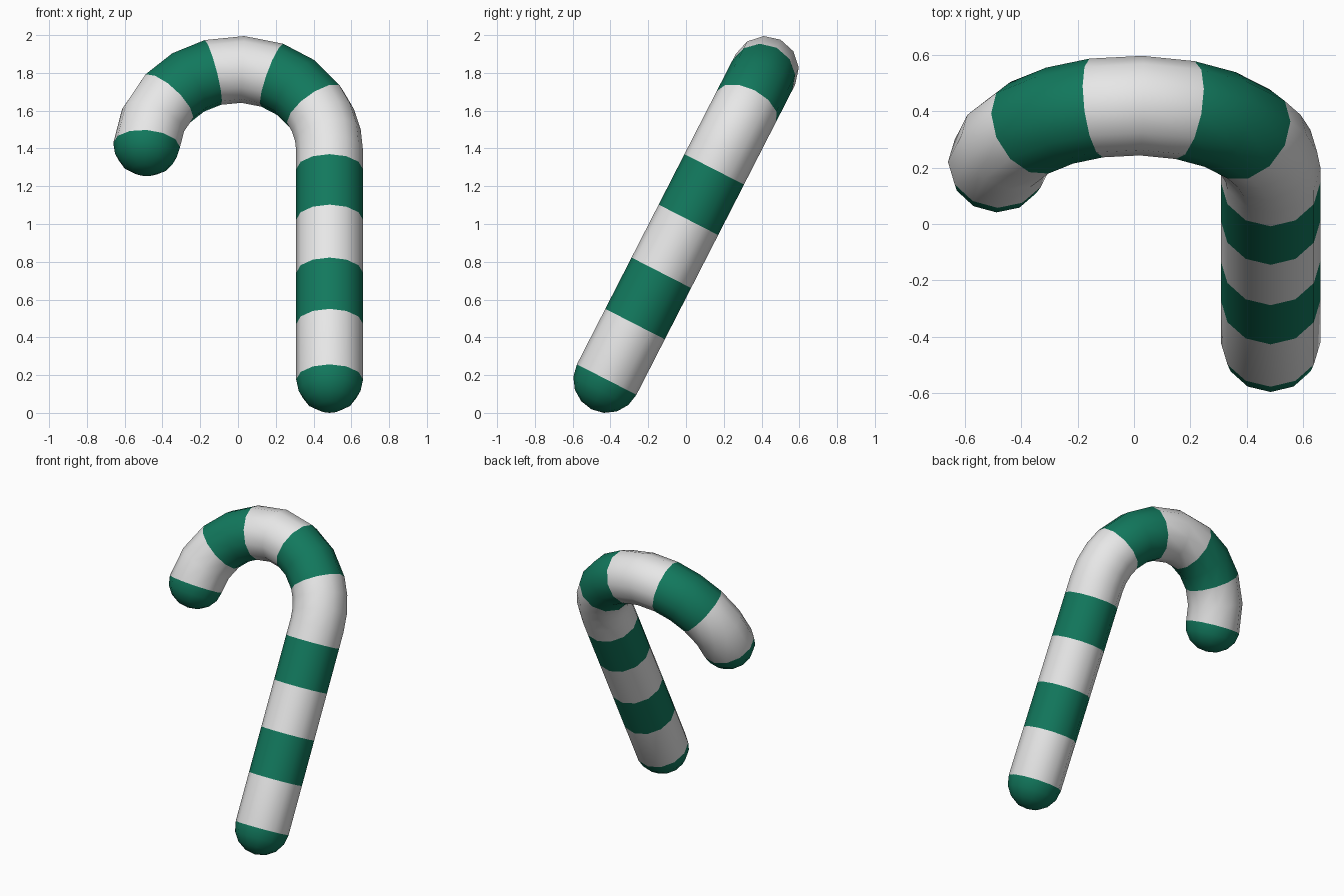
import bpy, bmesh, math
from mathutils import Vector

if "Cube" in bpy.data.objects:
    bpy.data.objects.remove(bpy.data.objects["Cube"])

SIDES = 12
R = 0.177            # tube radius
BEND = 0.485         # hook radius
SHAFT = 1.36         # straight length
LEAN = math.radians(27.1)

def material(name, rgb):
    m = bpy.data.materials.new(name)
    m.diffuse_color = (*rgb, 1)
    m.use_nodes = True
    m.node_tree.nodes["Principled BSDF"].inputs["Base Color"].default_value = m.diffuse_color
    return m

# Stations along the cane: (centre, outward bend direction, radius, colour of next segment)
stations = []
GREEN, WHITE = 0, 1
flat_x = Vector((1, 0, 0))
cap_angles = [22.5, 45, 67.5]

# rounded foot
for a in cap_angles:
    a = math.radians(a)
    stations.append((Vector((BEND, 0, -R * math.cos(a))), flat_x, R * math.sin(a), GREEN))
# straight shaft stripes
for h, colour in [(0, WHITE), (0.33, GREEN), (0.635, WHITE), (0.95, GREEN), (1.25, WHITE)]:
    stations.append((Vector((BEND, 0, h)), flat_x, R, colour))
# hook stripes
for deg, colour in [(0, WHITE), (11, WHITE), (22, WHITE), (33, GREEN), (51, GREEN), (68, WHITE),
                    (87, WHITE), (106, GREEN), (123, GREEN), (140, WHITE), (158, WHITE), (176, GREEN)]:
    a = math.radians(deg)
    out = Vector((math.cos(a), 0, math.sin(a)))
    stations.append((Vector((0, 0, SHAFT)) + out * BEND, out, R, colour))
# rounded hook tip
end, out = stations[-1][0], stations[-1][1]
tangent = Vector((-out.z, 0, out.x))
TIP = 0.162
for a in reversed(cap_angles):
    a = math.radians(a)
    stations.append((end + tangent * TIP * math.cos(a), out, R * math.sin(a), GREEN))

# Skin the stations with rings
bm = bmesh.new()
side = Vector((0, -1, 0))
rings = []
for c, o, r, _ in stations:
    rings.append([bm.verts.new(c + o * r * math.sin(2 * math.pi * i / SIDES)
                               + side * r * math.cos(2 * math.pi * i / SIDES))
                  for i in range(SIDES)])
foot = bm.verts.new((BEND, 0, -R))
tip = bm.verts.new(end + tangent * TIP)
for k in range(len(rings) - 1):
    for i in range(SIDES):
        j = (i + 1) % SIDES
        f = bm.faces.new((rings[k][i], rings[k][j], rings[k + 1][j], rings[k + 1][i]))
        f.material_index = stations[k][3]
for i in range(SIDES):
    j = (i + 1) % SIDES
    bm.faces.new((foot, rings[0][j], rings[0][i]))
    bm.faces.new((tip, rings[-1][i], rings[-1][j]))
bmesh.ops.recalc_face_normals(bm, faces=bm.faces)
for f in bm.faces:
    f.smooth = True

# Lean the cane back and rest it on the ground
for v in bm.verts:
    y, z = v.co.y, v.co.z
    v.co.y = y * math.cos(LEAN) + z * math.sin(LEAN) - 0.42
    v.co.z = -y * math.sin(LEAN) + z * math.cos(LEAN)
low = min(v.co.z for v in bm.verts)
for v in bm.verts:
    v.co.z -= low

mesh = bpy.data.meshes.new("candy_cane")
bm.to_mesh(mesh)
bm.free()
mesh.materials.append(material("green", (0.006, 0.19, 0.11)))
mesh.materials.append(material("white", (0.8, 0.8, 0.8)))
cane = bpy.data.objects.new("candy_cane", mesh)
bpy.context.collection.objects.link(cane)
